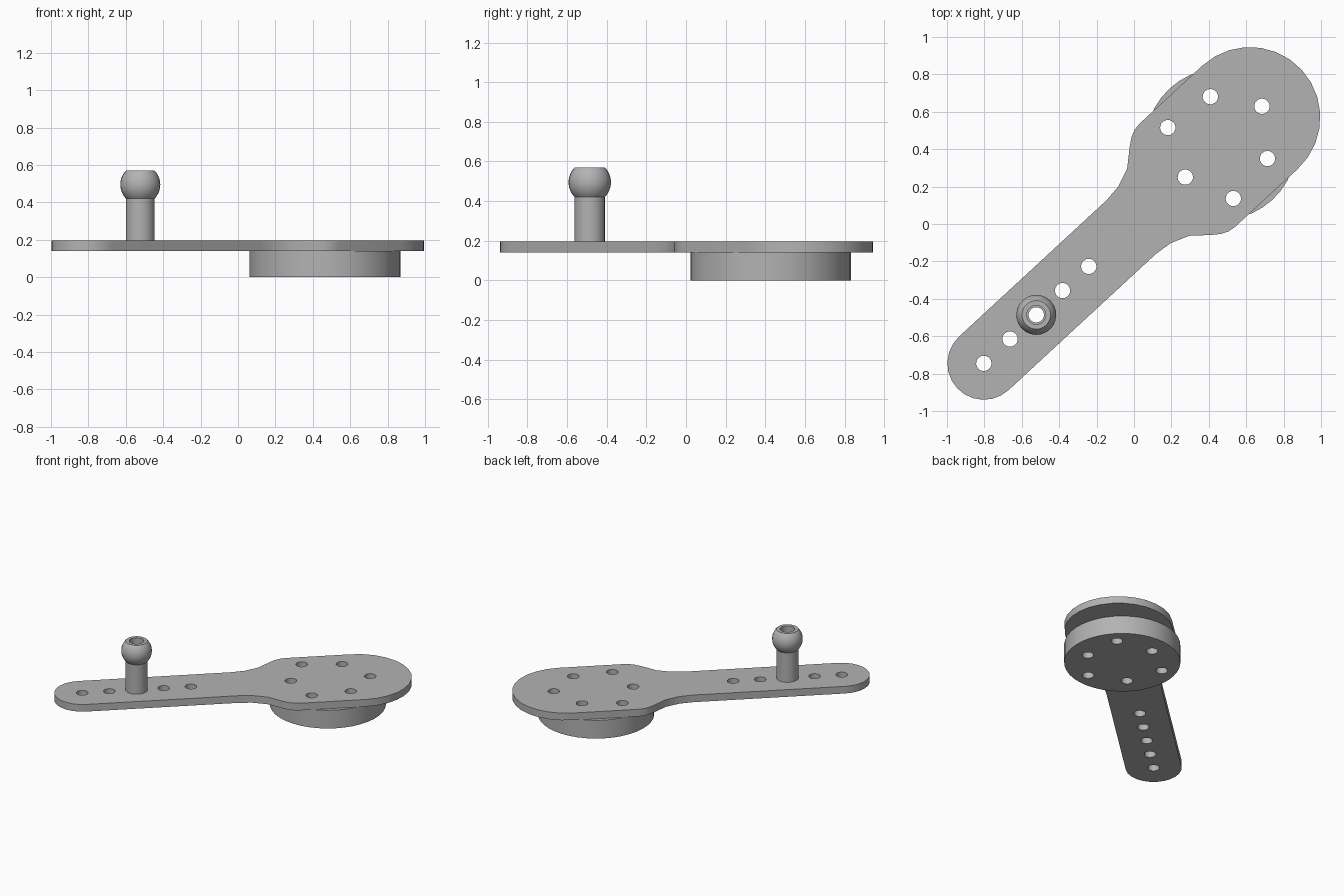
import bpy, bmesh
from math import sin, cos, radians, atan2, sqrt, pi
from mathutils import Vector

cube = bpy.data.objects.get("Cube")
if cube:
    bpy.data.objects.remove(cube, do_unlink=True)

grey = bpy.data.materials.new("plain grey")
grey.use_nodes = True
colour = (0.45, 0.45, 0.45, 1)
grey.diffuse_color = colour
grey.node_tree.nodes["Principled BSDF"].inputs["Base Color"].default_value = colour

# The arm runs along a slanted axis from the tip centre to the head centre
TIP = Vector((-0.803, -0.745))
HEAD = Vector((0.62, 0.57))
LENGTH = (HEAD - TIP).length
ANGLE = atan2(HEAD.y - TIP.y, HEAD.x - TIP.x)
DISC = 1.727
HOLE = 0.041


def arc(cx, cy, r, start, end, steps):
    angles = [radians(start + (end - start) * i / steps) for i in range(steps + 1)]
    return [(cx + r * cos(a), cy + r * sin(a)) for a in angles]


def circle(cx, cy, r, sides):
    return arc(cx, cy, r, 0, 360, sides)[:-1]


def finish(name, mesh):
    mesh.materials.clear()
    mesh.materials.append(grey)
    obj = bpy.data.objects.new(name, mesh)
    bpy.context.collection.objects.link(obj)
    bpy.ops.object.select_all(action='DESELECT')
    obj.select_set(True)
    bpy.context.view_layer.objects.active = obj
    bpy.ops.object.shade_smooth_by_angle(angle=radians(35))
    return obj


def slab(name, loops, bottom, top):
    """Flat slab from an outline followed by hole loops, laid along the arm."""
    curve = bpy.data.curves.new(name, 'CURVE')
    curve.dimensions = '2D'
    curve.fill_mode = 'BOTH'
    curve.extrude = (top - bottom) / 2
    for loop in loops:
        spline = curve.splines.new('POLY')
        spline.points.add(len(loop) - 1)
        for point, (u, v) in zip(spline.points, loop):
            point.co = (u, v, 0, 1)
        spline.use_cyclic_u = True
    temp = bpy.data.objects.new(name + " outline", curve)
    bpy.context.collection.objects.link(temp)
    bpy.context.view_layer.update()
    mesh = bpy.data.meshes.new_from_object(
        temp.evaluated_get(bpy.context.evaluated_depsgraph_get()))
    bpy.data.objects.remove(temp, do_unlink=True)
    bm = bmesh.new()
    bm.from_mesh(mesh)
    bmesh.ops.remove_doubles(bm, verts=bm.verts, dist=0.0002)
    bmesh.ops.recalc_face_normals(bm, faces=bm.faces)
    bm.to_mesh(mesh)
    bm.free()
    obj = finish(name, mesh)
    obj.location = (TIP.x, TIP.y, (bottom + top) / 2)
    obj.rotation_euler.z = ANGLE
    return obj


# Holes: two interleaved triangles in the head, a row of five in the arm
head_holes = []
for i in range(6):
    r = 0.26 if i % 2 else 0.298
    a = radians(60 * i)
    head_holes.append(circle(DISC + r * cos(a), r * sin(a), HOLE, 20))
arm_holes = [circle(0.191 * i, 0, HOLE, 20) for i in range(5)]

# Plate: flared neck mirrored across the axis, rounded at both ends
neck = [(1.07, 0.195), (1.17, 0.206), (1.27, 0.245), (1.36, 0.322),
        (1.40, 0.352), (1.44, 0.370), (1.48, 0.376)]
outline = (arc(0, 0, 0.195, 90, 270, 12)
           + [(u, -v) for u, v in neck]
           + arc(LENGTH, 0, 0.376, -90, 90, 14)
           + neck[::-1])
slab("arm_plate", [outline] + head_holes + arm_holes, 0.14, 0.195)

# Round boss under the head
slab("round_boss", [circle(DISC, 0, 0.405, 40)] + head_holes, 0, 0.14)

# Ball stud: hollow turned profile standing over the middle arm hole
BORE, BALL, BALL_Z = 0.051, 0.107, 0.495
profile = [(BORE, 0.195), (0.077, 0.195)]
profile += arc(0, BALL_Z, BALL, -44, 44.5, 12)
profile.insert(2, (0.077, profile[2][1]))
profile.append((BORE, profile[-1][1]))
bm = bmesh.new()
verts = [bm.verts.new((r, 0, z)) for r, z in profile]
edges = [bm.edges.new((verts[i - 1], verts[i])) for i in range(len(verts))]
bmesh.ops.spin(bm, geom=verts + edges, cent=(0, 0, 0), axis=(0, 0, 1),
               angle=2 * pi, steps=24, use_merge=True)
bmesh.ops.remove_doubles(bm, verts=bm.verts, dist=0.0005)
bmesh.ops.recalc_face_normals(bm, faces=bm.faces)
mesh = bpy.data.meshes.new("ball_stud")
bm.to_mesh(mesh)
bm.free()
stud = finish("ball_stud", mesh)
stud.location = (TIP.x + 0.382 * cos(ANGLE), TIP.y + 0.382 * sin(ANGLE), 0)
stud.rotation_euler.z = ANGLE
